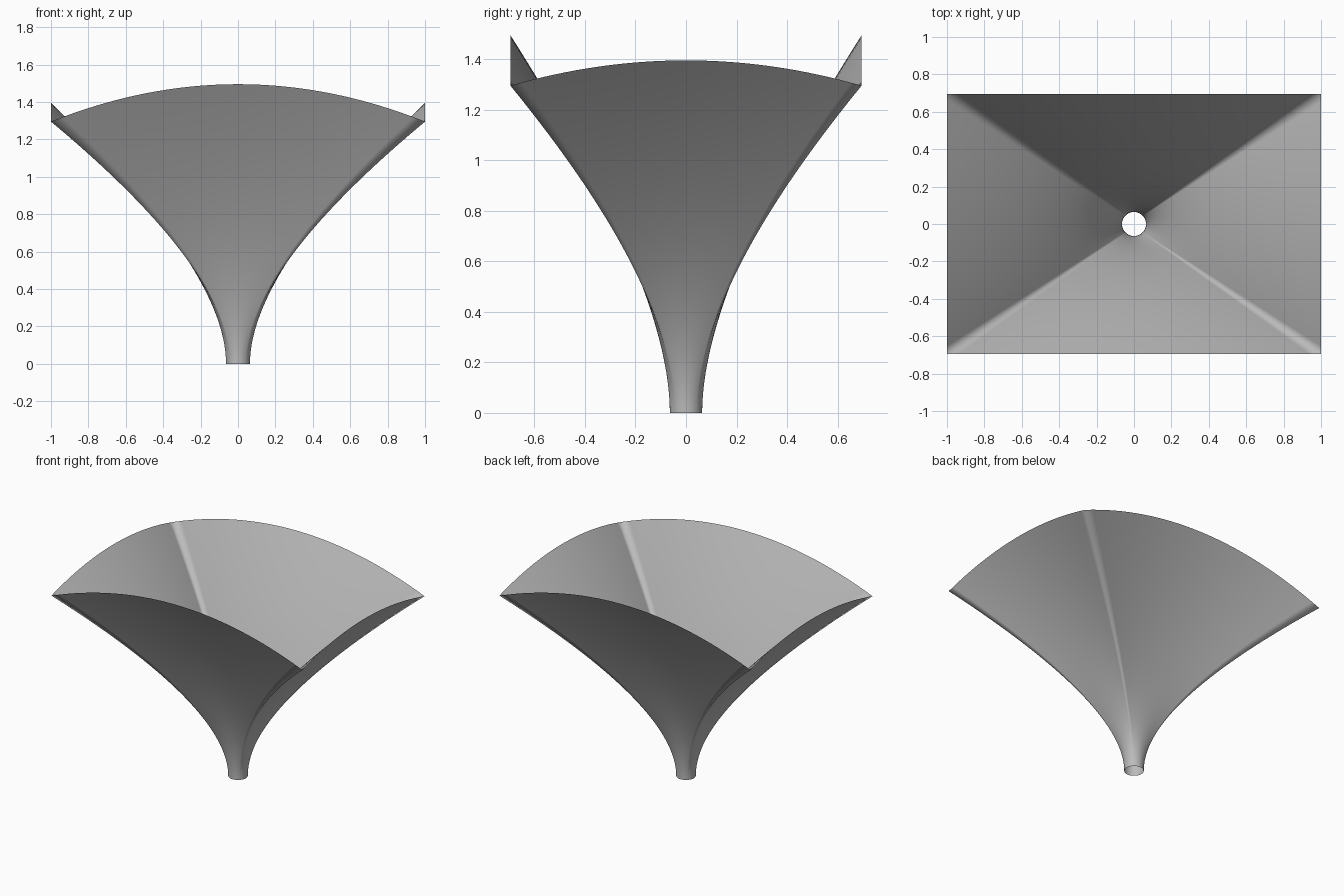
import bpy, bmesh, math
from mathutils import Vector

cube = bpy.data.objects.get("Cube")
if cube:
    bpy.data.objects.remove(cube, do_unlink=True)

HALF_X, HALF_Y = 1.0, 0.695
CORNER_Z, ARCH_FRONT, ARCH_SIDE = 1.295, 0.2, 0.1
NECK, BEND = 0.064, 0.5
PER_SIDE, ROWS = 32, 40

grey = bpy.data.materials.new("plain grey")
grey.use_nodes = True
colour = (0.5, 0.5, 0.5, 1)
grey.diffuse_color = colour
grey.node_tree.nodes["Principled BSDF"].inputs["Base Color"].default_value = colour


def rim_point(side, u):
    """Point on the arched rectangular rim; u runs -1..1 along each side."""
    arch = 1 - u * u
    if side % 2 == 0:
        s = 1 if side == 0 else -1
        return Vector((s * HALF_X, s * u * HALF_Y, CORNER_Z + ARCH_SIDE * arch))
    s = 1 if side == 1 else -1
    return Vector((-s * u * HALF_X, s * HALF_Y, CORNER_Z + ARCH_FRONT * arch))


# Each rib bends from the round neck up to the rim
bm = bmesh.new()
ribs = []
for side in range(4):
    for i in range(PER_SIDE):
        u = 2 * i / PER_SIDE - 1
        angle = (side + u / 2) * math.pi / 2
        base = Vector((NECK * math.cos(angle), NECK * math.sin(angle), 0))
        bend = base + Vector((0, 0, BEND))
        rim = rim_point(side, u)
        rib = []
        for r in range(ROWS + 1):
            t = r / ROWS
            rib.append(bm.verts.new(base * (1 - t) ** 2 + bend * 2 * t * (1 - t) + rim * t * t))
        ribs.append(rib)

# Skin between neighbouring ribs
for a, b in zip(ribs, ribs[1:] + ribs[:1]):
    for r in range(ROWS):
        bm.faces.new((a[r], b[r], b[r + 1], a[r + 1])).smooth = True

mesh = bpy.data.meshes.new("funnel_shell")
bm.to_mesh(mesh)
bm.free()
mesh.materials.append(grey)
bpy.context.collection.objects.link(bpy.data.objects.new("funnel_shell", mesh))
